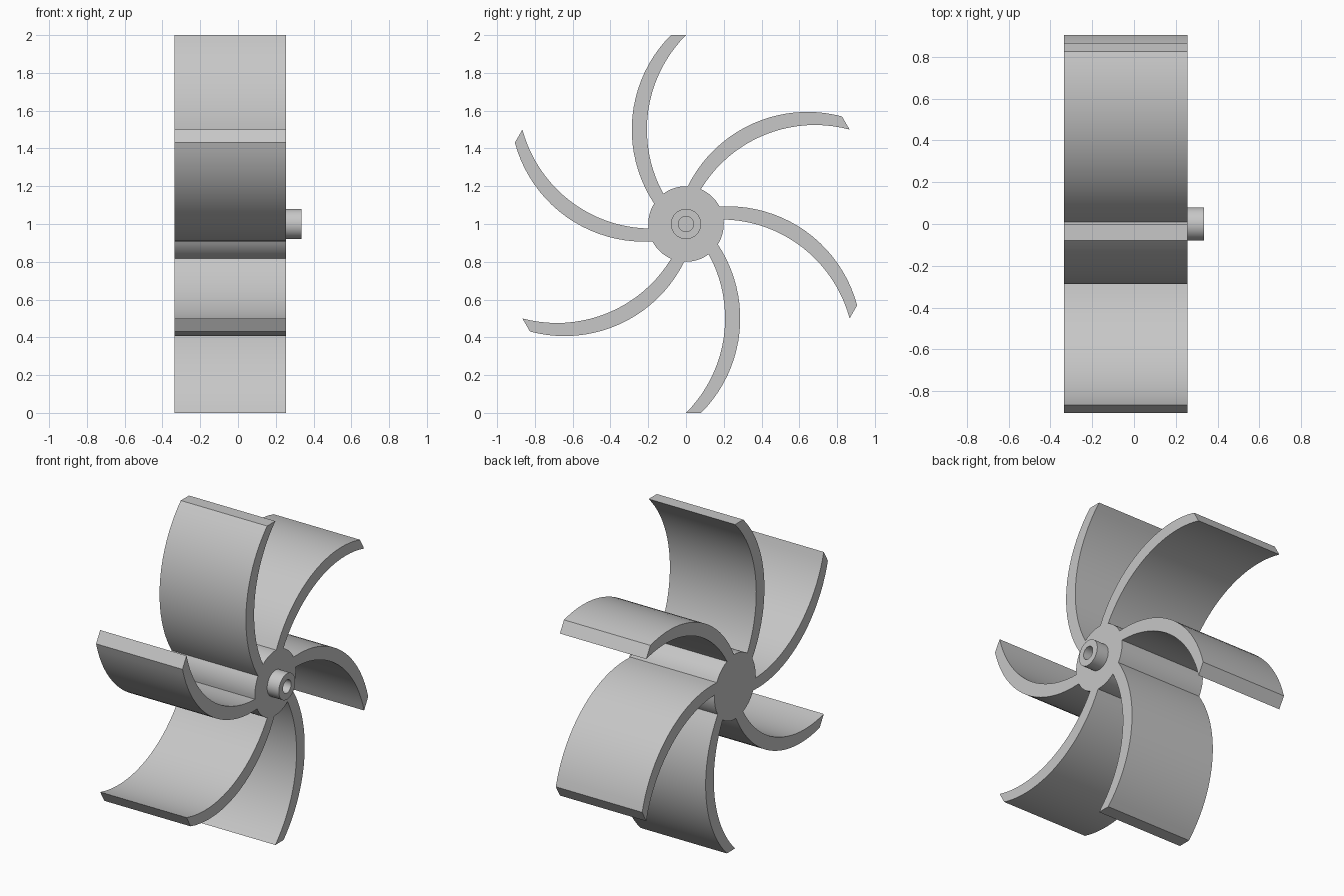
import bpy, bmesh
from math import sin, cos, acos, asin, atan2, hypot, pi, radians
from mathutils import Matrix, Vector

if "Cube" in bpy.data.objects:
    bpy.data.objects.remove(bpy.data.objects["Cube"], do_unlink=True)

BACK, FACE, TIP = -0.335, 0.255, 0.335   # positions along the x axle
CENTRE_Z = 1.0
HUB_R = 0.2
BLADES = 6
THICK = 0.08
CURVE_R = 0.5 ** 0.5                     # radius of the blade curve
STEPS = 20

grey = bpy.data.materials.new("plain_grey")
grey.use_nodes = True
grey.diffuse_color = (0.57, 0.57, 0.57, 1)
grey.node_tree.nodes["Principled BSDF"].inputs["Base Color"].default_value = (0.57, 0.57, 0.57, 1)


def finish(name, bm):
    bmesh.ops.recalc_face_normals(bm, faces=bm.faces)
    mesh = bpy.data.meshes.new(name)
    bm.to_mesh(mesh)
    bm.free()
    mesh.materials.append(grey)
    obj = bpy.data.objects.new(name, mesh)
    obj.location.z = CENTRE_Z
    bpy.context.collection.objects.link(obj)
    bpy.ops.object.select_all(action='DESELECT')
    obj.select_set(True)
    bpy.context.view_layer.objects.active = obj
    bpy.ops.object.shade_smooth_by_angle(angle=radians(30))
    return obj


def blade_edge(cy):
    """Arc in the yz plane from the hub surface out to the blade tip."""
    cz = -0.5
    dist = hypot(cy, cz)
    root = atan2(cz, cy) + acos((HUB_R ** 2 - dist ** 2 - CURVE_R ** 2) / (2 * CURVE_R * dist))
    tip = -asin(0.5 / CURVE_R)
    angles = [root + (tip - root) * i / STEPS for i in range(STEPS + 1)]
    return [Vector((0, cy + CURVE_R * cos(a), cz + CURVE_R * sin(a))) for a in angles]


# Paddle wheel: one sixth of the outline, repeated around the axle and extruded
inner = blade_edge(-0.5)
outer = blade_edge(-0.5 + THICK)[::-1]
start = atan2(outer[-1].z, outer[-1].y)
end = atan2(inner[0].z, inner[0].y) + 2 * pi / BLADES
hub_arc = [Vector((0, HUB_R * cos(a), HUB_R * sin(a)))
           for a in (start + (end - start) * i / 8 for i in range(1, 8))]
sector = inner + outer + hub_arc

bm = bmesh.new()
verts = []
for k in range(BLADES):
    turn = Matrix.Rotation(2 * pi * k / BLADES, 3, 'X')
    verts += [bm.verts.new(turn @ p + Vector((BACK, 0, 0))) for p in sector]
back_face = bm.faces.new(verts)
front = bmesh.ops.extrude_face_region(bm, geom=[back_face], use_keep_orig=True)
bmesh.ops.translate(bm, vec=(FACE - BACK, 0, 0),
                    verts=[g for g in front["geom"] if isinstance(g, bmesh.types.BMVert)])
finish("paddle_wheel", bm)

# Axle sleeve: a short tube spun from its section
bm = bmesh.new()
section = [(FACE, 0.08), (TIP, 0.08), (TIP, 0.04), (FACE, 0.04)]
pts = [bm.verts.new((x, r, 0)) for x, r in section]
edges = [bm.edges.new((pts[i], pts[i + 1])) for i in range(3)]
bmesh.ops.spin(bm, geom=pts + edges, cent=(0, 0, 0), axis=(1, 0, 0),
               angle=2 * pi, steps=40, use_merge=True)
bmesh.ops.remove_doubles(bm, verts=bm.verts, dist=0.0001)
finish("axle_sleeve", bm)
